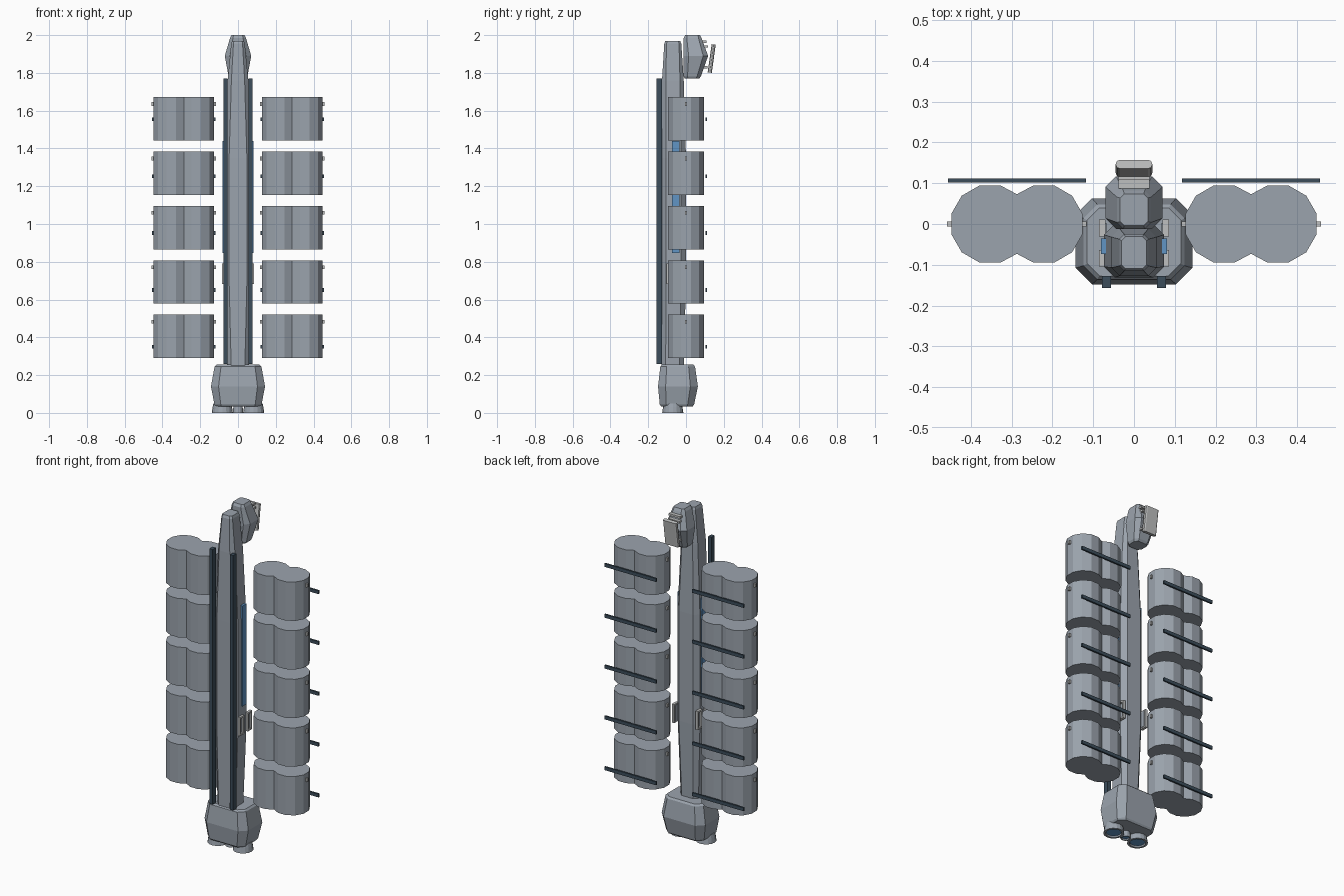
import bpy, bmesh, math
from mathutils import Matrix

if "Cube" in bpy.data.objects:
    bpy.data.objects.remove(bpy.data.objects["Cube"])


def material(name, rgb):
    m = bpy.data.materials.new(name)
    m.diffuse_color = (*rgb, 1)
    m.use_nodes = True
    m.node_tree.nodes["Principled BSDF"].inputs["Base Color"].default_value = m.diffuse_color
    return m


GREY = material("hull grey", (0.33, 0.37, 0.42))
DARK = material("dark slate", (0.045, 0.075, 0.105))
BLUE = material("panel blue", (0.12, 0.30, 0.56))
PALE = material("pale metal", (0.52, 0.53, 0.53))


def loft(name, rings, mat, offset=(0, 0, 0)):
    """Skin a stack of equal-length closed loops and cap both ends."""
    bm = bmesh.new()
    loops = [[bm.verts.new(p) for p in ring] for ring in rings]
    n = len(loops[0])
    for a, b in zip(loops, loops[1:]):
        for i in range(n):
            j = (i + 1) % n
            bm.faces.new((a[i], a[j], b[j], b[i]))
    bm.faces.new(loops[0][::-1])
    bm.faces.new(loops[-1])
    bmesh.ops.recalc_face_normals(bm, faces=bm.faces[:])
    me = bpy.data.meshes.new(name)
    bm.to_mesh(me)
    bm.free()
    me.materials.append(mat)
    ob = bpy.data.objects.new(name, me)
    ob.location = offset
    bpy.context.collection.objects.link(ob)
    return ob


def octagon(z, w, y0, y1, c):
    """Chamfered rectangle of half width w between y0 and y1."""
    return [(-w + c, y0, z), (w - c, y0, z), (w, y0 + c, z), (w, y1 - c, z),
            (w - c, y1, z), (-w + c, y1, z), (-w, y1 - c, z), (-w, y0 + c, z)]


def circle(z, r, n=16):
    return [(r * math.cos(2 * math.pi * i / n), r * math.sin(2 * math.pi * i / n), z)
            for i in range(n)]


def box(name, center, size, mat, bevel=0.0, tilt=0.0):
    bm = bmesh.new()
    bmesh.ops.create_cube(bm, size=1, matrix=Matrix.Diagonal((*size, 1)))
    if bevel:
        edges = [e for e in bm.edges
                 if abs(e.verts[0].co.z - e.verts[1].co.z) > 1e-5]
        bmesh.ops.bevel(bm, geom=edges, offset=bevel, segments=2,
                        profile=0.5, affect='EDGES')
    me = bpy.data.meshes.new(name)
    bm.to_mesh(me)
    bm.free()
    me.materials.append(mat)
    ob = bpy.data.objects.new(name, me)
    ob.location = center
    ob.rotation_euler.x = tilt
    bpy.context.collection.objects.link(ob)
    return ob


# Long tapered spine
loft("spine", [octagon(*r) for r in (
    (0.24, 0.058, -0.130, -0.012, 0.022), (0.70, 0.073, -0.131, 0.000, 0.026),
    (1.35, 0.073, -0.131, 0.000, 0.026), (1.76, 0.055, -0.127, -0.012, 0.020),
    (1.955, 0.036, -0.115, -0.025, 0.012), (1.97, 0.031, -0.109, -0.031, 0.010))], GREY)

# Engine block at the bottom
loft("engine_block", [octagon(*r) for r in (
    (0.035, 0.118, -0.132, 0.036, 0.030), (0.045, 0.125, -0.139, 0.043, 0.034),
    (0.14, 0.143, -0.148, 0.063, 0.040), (0.245, 0.124, -0.136, 0.048, 0.034),
    (0.255, 0.115, -0.127, 0.039, 0.030))], GREY)

# Thrusters: flared hollow bells with glowing discs
for label, x, y, r in (("left", -0.083, -0.07, 0.056), ("right", 0.083, -0.07, 0.056),
                       ("center", 0, -0.07, 0.027)):
    loft(label + "_thruster", [circle(0.05, r * 0.85), circle(0.03, r * 0.92),
                               circle(0, r), circle(0, r * 0.78), circle(0.012, r * 0.72)],
         GREY, (x, y, 0))
    loft(label + "_thruster_glow", [circle(0.008, r * 0.74), circle(0.012, r * 0.74)],
         BLUE, (x, y, 0))

# Command cabin behind the spine tip
loft("cabin", [octagon(*r) for r in (
    (1.77, 0.043, -0.006, 0.070, 0.016), (1.782, 0.050, -0.012, 0.079, 0.020),
    (1.89, 0.070, -0.012, 0.117, 0.026), (1.985, 0.042, -0.012, 0.082, 0.016),
    (2.0, 0.034, -0.004, 0.074, 0.010))], GREY)

# Tilted shield plate and its mounting bars
box("shield_plate", (0, 0.136, 1.876), (0.09, 0.022, 0.15), PALE, 0.0105, -0.14)
for z, y in ((1.965, 0.098), (1.94, 0.106), (1.83, 0.102)):
    box("shield_mount_bar", (0, y, z), (0.075, 0.022, 0.012), PALE)

# Container outline: two joined twelve-sided drums
D, R = 0.066, 0.098
right = [(D + R * math.cos(math.radians(a)), R * math.sin(math.radians(a)))
         for a in range(-105, 106, 30)]
outline = right + [(0, 0.073)] + [(-x, -y) for x, y in right] + [(0, -0.073)]

for side, s in (("left", -1), ("right", 1)):
    # Cargo drums with small latches, plus rear cross bars
    for i in range(5):
        z = 0.405 + 0.288 * i
        loft(f"{side}_container_{i + 1}",
             [[(x, y, h) for x, y in outline] for h in (-0.115, 0.115)],
             GREY, (s * 0.287, 0, z))
        for x in (0.124, 0.450):
            box(f"{side}_latch", (s * x, 0, z + 0.078), (0.016, 0.012, 0.02), PALE)
        box(f"{side}_rear_bar_{i + 1}", (s * 0.287, 0.107, 0.35 + 0.301 * i),
            (0.338, 0.01, 0.02), DARK)

    # Front rails
    box(f"{side}_rail", (s * 0.067, -0.142, 1.015), (0.022, 0.03, 1.51), DARK)

    # Blue side panel
    box(f"{side}_panel", (s * 0.074, -0.054, 1.143), (0.014, 0.038, 0.595), BLUE)

    # Pale hatch frames on the hull sides
    for y in (-0.084, -0.01):
        for dy in (-0.016, 0.016):
            box(f"{side}_frame_post", (s * 0.078, y + dy, 0.737), (0.016, 0.009, 0.11), PALE)
        for dz in (-0.05, 0.05):
            box(f"{side}_frame_rung", (s * 0.078, y, 0.737 + dz), (0.016, 0.026, 0.01), PALE)
        box(f"{side}_frame_back", (s * 0.072, y, 0.737), (0.008, 0.026, 0.095), GREY)
